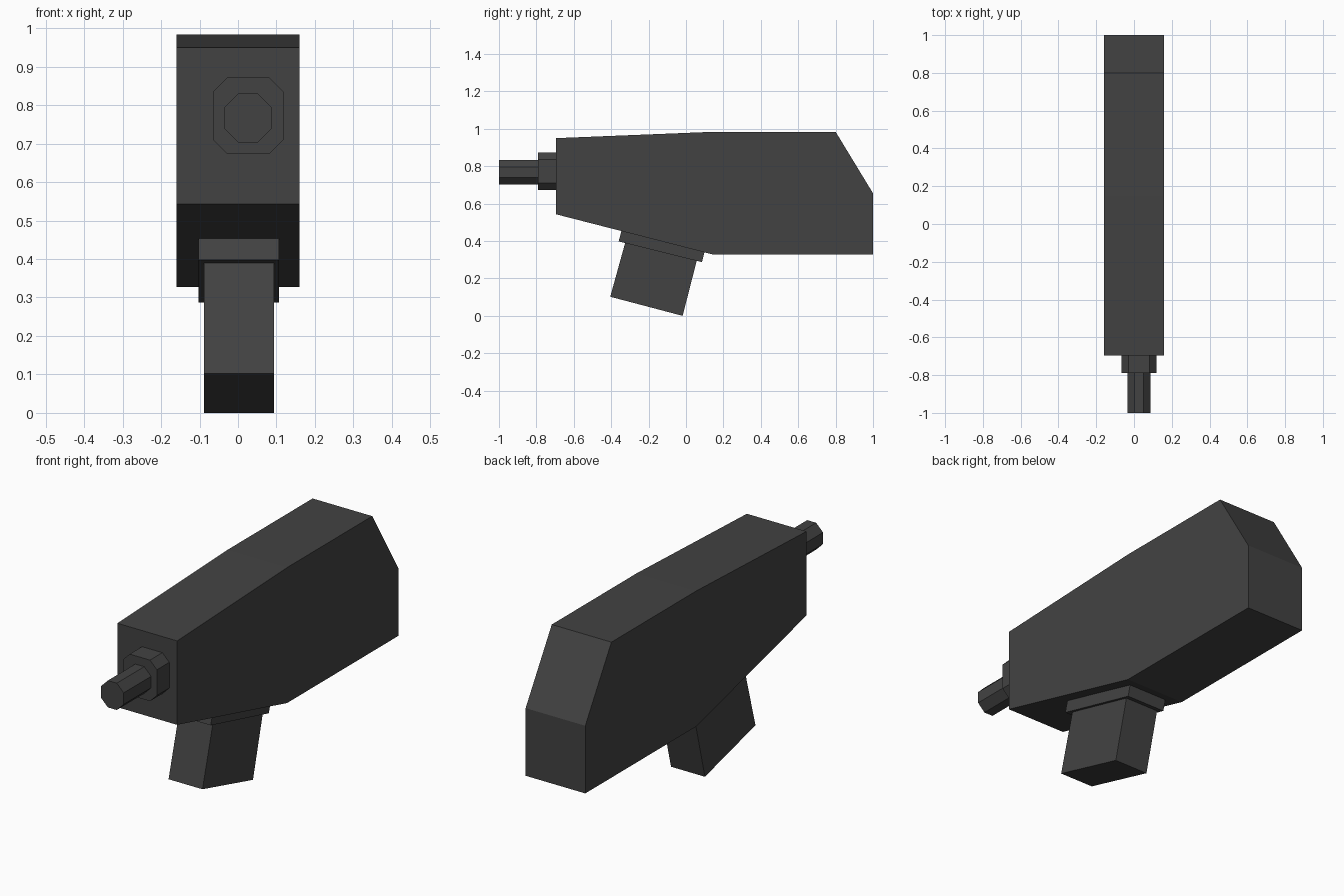
import bpy
import bmesh
from mathutils import Vector

cube = bpy.data.objects.get("Cube")
if cube:
    bpy.data.objects.remove(cube, do_unlink=True)

# Single dark grey finish
COLOUR = (0.055, 0.055, 0.055, 1)
grey = bpy.data.materials.new("dark grey")
grey.use_nodes = True
grey.diffuse_color = COLOUR
bsdf = next(n for n in grey.node_tree.nodes if n.type == "BSDF_PRINCIPLED")
bsdf.inputs["Base Color"].default_value = COLOUR


def prism(name, points, offset):
    """Extrude a closed outline of 3D points along the offset vector."""
    bm = bmesh.new()
    face = bm.faces.new([bm.verts.new(p) for p in points])
    extruded = bmesh.ops.extrude_face_region(bm, geom=[face])["geom"]
    moved = [g for g in extruded if isinstance(g, bmesh.types.BMVert)]
    bmesh.ops.translate(bm, verts=moved, vec=Vector(offset))
    bmesh.ops.recalc_face_normals(bm, faces=bm.faces)
    mesh = bpy.data.meshes.new(name)
    bm.to_mesh(mesh)
    bm.free()
    mesh.materials.append(grey)
    obj = bpy.data.objects.new(name, mesh)
    bpy.context.collection.objects.link(obj)
    return obj


def side_prism(name, profile, left, right):
    """Side profile in (y, z), extruded across the width."""
    return prism(name, [(left, y, z) for y, z in profile], (right - left, 0, 0))


def octagon_prism(name, x0, x1, z0, z1, cut, y0, y1):
    """Rectangle with clipped corners, extruded along y."""
    outline = [(x0 + cut, z0), (x1 - cut, z0), (x1, z0 + cut), (x1, z1 - cut),
               (x1 - cut, z1), (x0 + cut, z1), (x0, z1 - cut), (x0, z0 + cut)]
    return prism(name, [(x, y0, z) for x, z in outline], (0, y1 - y0, 0))


# Main housing with tapered nose and sloped rear
side_prism("housing", [(-0.695, 0.543), (0.148, 0.327), (1.0, 0.327), (1.0, 0.655),
                       (0.80, 0.984), (0.15, 0.984), (-0.695, 0.95)], -0.16, 0.16)

# Tilted grip and the collar plate joining it to the housing
side_prism("grip_collar", [(-0.36, 0.398), (0.085, 0.287), (0.102, 0.352),
                           (-0.343, 0.463)], -0.103, 0.106)
side_prism("grip", [(-0.405, 0.102), (-0.018, 0.0), (0.06, 0.305),
                    (-0.322, 0.402)], -0.089, 0.093)

# Off-centre nozzle with its collar
octagon_prism("nozzle_collar", -0.065, 0.118, 0.673, 0.872, 0.037, -0.79, -0.69)
octagon_prism("nozzle", -0.035, 0.087, 0.702, 0.832, 0.037, -1.0, -0.78)
